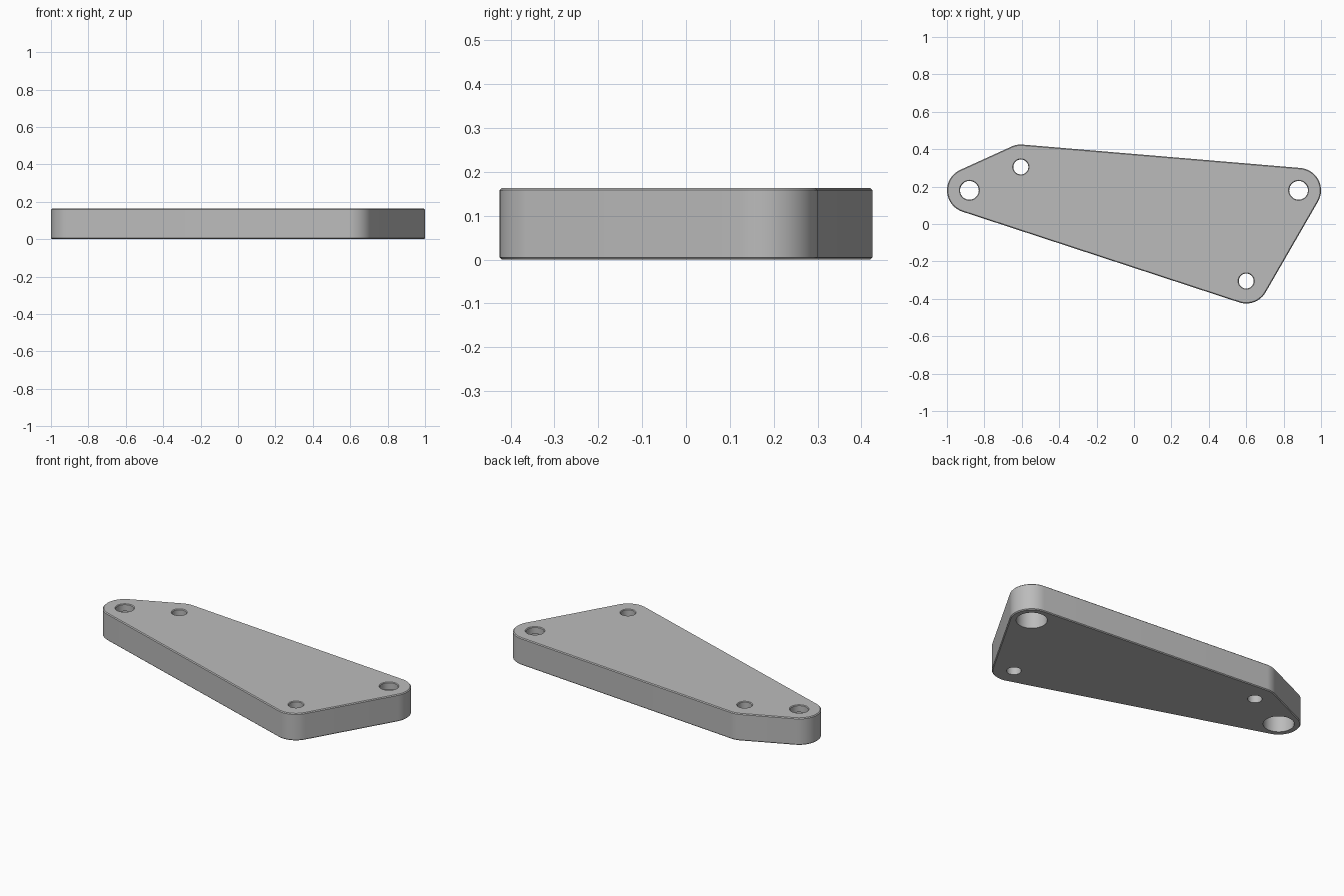
import bpy, bmesh, math
from mathutils import Vector

cube = bpy.data.objects.get("Cube")
if cube:
    bpy.data.objects.remove(cube, do_unlink=True)

HEIGHT, EDGE, CORNER = 0.163, 0.005, 0.12
# Corner centres, counter-clockwise from the right
PIVOTS = [Vector((0.88, 0.18)), Vector((-0.605, 0.305)),
          Vector((-0.88, 0.18)), Vector((0.6, -0.305))]

grey = bpy.data.materials.new("light grey metal")
grey.use_nodes = True
colour = (0.5, 0.5, 0.5, 1)
grey.diffuse_color = colour
grey.node_tree.nodes["Principled BSDF"].inputs["Base Color"].default_value = colour


def arc(centre, radius, start, sweep, steps):
    return [centre + radius * Vector((math.cos(start + sweep * i / steps),
                                      math.sin(start + sweep * i / steps)))
            for i in range(steps + 1)]


def circle(centre, radius):
    return arc(centre, radius, 0, math.tau, 48)[:-1]


def rounded_outline(radius):
    """Band stretched around equal circles on every corner."""
    points = []
    for i, p in enumerate(PIVOTS):
        into = p - PIVOTS[i - 1]
        out = PIVOTS[(i + 1) % len(PIVOTS)] - p
        start = math.atan2(-into.x, into.y)
        end = math.atan2(-out.x, out.y)
        points += arc(p, radius, start, (end - start) % math.tau, 16)
    return points


def loft(name, rings):
    """Join (outline, height) rings into a closed solid."""
    bm = bmesh.new()
    loops = [[bm.verts.new((p.x, p.y, z)) for p in pts] for pts, z in rings]
    for low, high in zip(loops, loops[1:]):
        n = len(low)
        for i in range(n):
            j = (i + 1) % n
            bm.faces.new((low[i], low[j], high[j], high[i]))
    bm.faces.new(loops[0][::-1])
    bm.faces.new(loops[-1])
    bmesh.ops.recalc_face_normals(bm, faces=bm.faces)
    mesh = bpy.data.meshes.new(name)
    bm.to_mesh(mesh)
    bm.free()
    mesh.materials.append(grey)
    obj = bpy.data.objects.new(name, mesh)
    bpy.context.collection.objects.link(obj)
    return obj


# Plate with slightly chamfered upper and lower rims
plate = loft("lever_plate", [
    (rounded_outline(CORNER - EDGE), 0), (rounded_outline(CORNER), EDGE),
    (rounded_outline(CORNER), HEIGHT - EDGE), (rounded_outline(CORNER - EDGE), HEIGHT)])
bpy.context.view_layer.objects.active = plate

# Through holes; the two end holes widen into deep bores underneath
for i, p in enumerate(PIVOTS):
    is_end = i % 2 == 0
    r = 0.05 if is_end else 0.04
    profile = [(r, -0.05)]
    if is_end:
        profile = [(0.085, -0.05), (0.085, 0.12), (r, 0.12)]
    profile += [(r, HEIGHT - 0.004), (r + 0.004, HEIGHT), (r + 0.004, HEIGHT + 0.05)]
    cutter = loft("hole_cutter", [(circle(p, rad), z) for rad, z in profile])
    cutter.hide_render = True
    cut = plate.modifiers.new("hole", 'BOOLEAN')
    cut.operation = 'DIFFERENCE'
    cut.solver = 'EXACT'
    cut.object = cutter
    bpy.ops.object.modifier_apply(modifier=cut.name)
    bpy.data.objects.remove(cutter, do_unlink=True)

bpy.ops.object.select_all(action='DESELECT')
plate.select_set(True)
bpy.ops.object.shade_smooth_by_angle(angle=math.radians(30))
